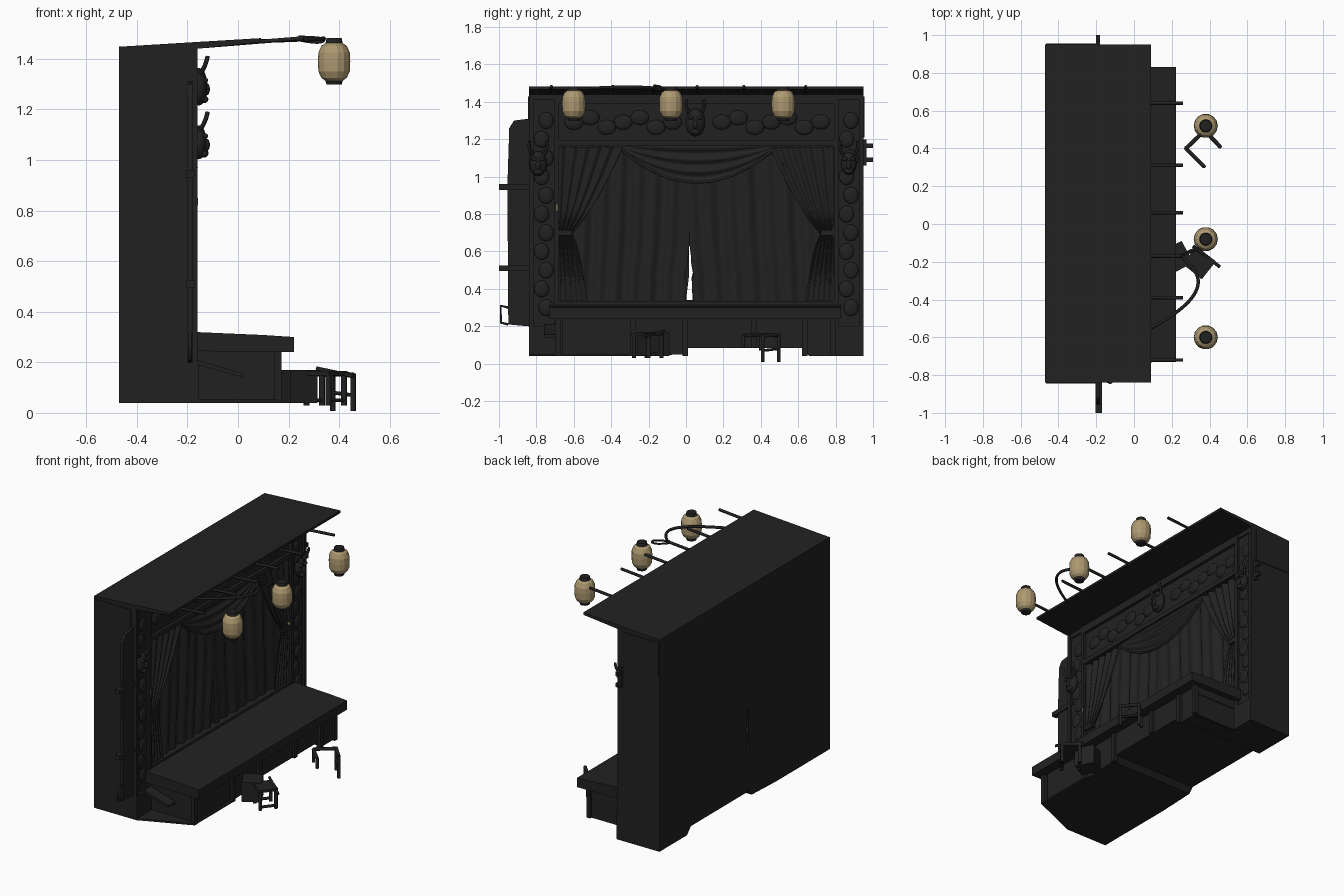
import bpy, bmesh, math
from mathutils import Vector, Matrix

if "Cube" in bpy.data.objects:
    bpy.data.objects.remove(bpy.data.objects["Cube"])

def mat(name, col):
    m = bpy.data.materials.new(name)
    m.diffuse_color = (*col, 1)
    m.use_nodes = True
    m.node_tree.nodes["Principled BSDF"].inputs["Base Color"].default_value = m.diffuse_color
    return m

DARK = mat("charcoal", (0.0155, 0.0155, 0.0155))
PAPER = mat("lantern paper", (0.42, 0.32, 0.165))

def finish(name, bm, m=DARK, smooth=False):
    me = bpy.data.meshes.new(name)
    bm.to_mesh(me)
    bm.free()
    me.materials.append(m)
    ob = bpy.data.objects.new(name, me)
    bpy.context.collection.objects.link(ob)
    if smooth:
        for p in me.polygons:
            p.use_smooth = True
    return ob

def box(name, lo, hi, m=DARK, rot=0):
    bm = bmesh.new()
    lo, hi = Vector(lo), Vector(hi)
    mtx = Matrix.Translation((lo + hi) / 2) @ Matrix.Rotation(rot, 4, 'Z') @ Matrix.Diagonal((*(hi - lo), 1))
    bmesh.ops.create_cube(bm, size=1, matrix=mtx)
    return finish(name, bm, m)

def prism(name, pts, axis, a, b):
    """Extrude a 2D outline along x (points are y,z), y (x,z) or z (x,y)."""
    put = {'x': lambda p, t: (t, *p), 'y': lambda p, t: (p[0], t, p[1]), 'z': lambda p, t: (*p, t)}[axis]
    bm = bmesh.new()
    f = bm.faces.new([bm.verts.new(put(p, a)) for p in pts])
    ext = bmesh.ops.extrude_face_region(bm, geom=[f])
    move = Vector(put((0, 0), b)) - Vector(put((0, 0), a))
    bmesh.ops.translate(bm, vec=move, verts=[v for v in ext['geom'] if isinstance(v, bmesh.types.BMVert)])
    bmesh.ops.recalc_face_normals(bm, faces=bm.faces)
    return finish(name, bm)

def tube(name, pts, r, spline='POLY', cyclic=False):
    cu = bpy.data.curves.new(name, 'CURVE')
    cu.dimensions = '3D'
    cu.bevel_depth, cu.bevel_resolution, cu.use_fill_caps = r, 1, True
    s = cu.splines.new(spline)
    s.points.add(len(pts) - 1)
    for p, co in zip(s.points, pts):
        p.co = (*co, 1)
    s.use_cyclic_u = cyclic
    if spline == 'NURBS':
        s.use_endpoint_u, s.order_u = True, 3
    cu.materials.append(DARK)
    ob = bpy.data.objects.new(name, cu)
    bpy.context.collection.objects.link(ob)
    return ob

def cloth(name, nu, nv, f):
    bm = bmesh.new()
    g = [[bm.verts.new(f(i / nu, j / nv)) for i in range(nu + 1)] for j in range(nv + 1)]
    for j in range(nv):
        for i in range(nu):
            bm.faces.new((g[j][i], g[j][i + 1], g[j + 1][i + 1], g[j + 1][i]))
    return finish(name, bm, smooth=True)

def ball(bm, c, s):
    bmesh.ops.create_uvsphere(bm, u_segments=12, v_segments=8, radius=1,
                              matrix=Matrix.Translation(c) @ Matrix.Diagonal((*s, 1)))

# main building with an uneven lower edge
under = [(-.84, .04), (-.28, .04), (-.02, .05), (.01, .085), (.62, .085), (.66, .04), (.95, .04)]
body = prism("building", [(.95, 1.44), (-.84, 1.44)] + under, 'x', -.47, -.225)
# ragged slit through the back wall, behind the curtain gap
cutter = prism("slit_cutter", [(.0, .34), (.035, .34), (.03, .46), (.04, .5), (.025, .63), (.015, .63), (.015, .46)], 'x', -.6, 0)
cutter.hide_render = True
cutter.hide_viewport = True
mod = body.modifiers.new("slit", 'BOOLEAN')
mod.object, mod.solver = cutter, 'EXACT'

# roof sheet and awning
prism("roof", [(-.47, 1.448), (-.16, 1.467), (.09, 1.482), (.09, 1.466), (-.16, 1.44), (-.47, 1.42)], 'y', -.84, .95)
for y in (-.72, -.39, -.17, .06, .31, .64):
    tube("awning_pole", [(-.2, y, 1.445), (.26, y, 1.482)], .009)
tube("curved_lantern_pole", [(.09, -.55, 1.47), (.22, -.48, 1.475), (.34, -.36, 1.48), (.34, -.25, 1.48), (.26, -.18, 1.475)], .009, 'NURBS')
tube("pole_loop", [(.24, -.17, 1.487), (.33, -.14, 1.485), (.345, -.12, 1.47), (.3, -.14, 1.462), (.24, -.17, 1.475)], .006, 'NURBS')

# front columns with raised carved strips
for y0, y1 in ((-.84, -.68), (.79, .95)):
    box("column", (-.24, y0, .04), (-.175, y1, 1.44))
    for e in (y0, y1 - .025):
        box("column_trim", (-.18, e, .04), (-.16, e + .025, 1.44))
    bm = bmesh.new()
    for k in range(11):
        ball(bm, (-.175, (y0 + y1) / 2 + .012 * (-1) ** k, .3 + .1 * k), (.012, .04, .045))
    finish("column_carving", bm, smooth=True)
    box("column_foot", (-.2, y0, .04), (-.155, y1, .2))

# lintel with borders and relief
box("lintel", (-.24, -.69, 1.18), (-.18, .8, 1.44))
for z0, z1 in ((1.165, 1.195), (1.39, 1.44)):
    box("lintel_border", (-.2, -.69, z0), (-.16, .8, z1))
bm = bmesh.new()
for k in range(16):
    y = -.6 + k * .088
    if abs(y - .05) > .09:
        ball(bm, (-.18, y, 1.29 + .03 * math.sin(k * 2.1)), (.013, .05, .04))
finish("lintel_relief", bm, smooth=True)
box("eave_band", (-.22, -.84, 1.41), (-.165, .95, 1.45))

# horned masks
def mask(y, z, s):
    bm = bmesh.new()
    ball(bm, (-.155, y, z), (.035 * s, .052 * s, .075 * s))
    ball(bm, (-.125, y, z - .01), (.014, .014, .025))
    ball(bm, (-.135, y, z - .05 * s), (.018, .026, .015))
    for e in (-1, 1):
        ball(bm, (-.13, y + e * .022, z + .025), (.012, .017, .01))
    finish("mask", bm, smooth=True)
    for e in (-1, 1):
        tube("mask_horn", [(-.15, y + e * .03, z + .05), (-.13, y + e * .055, z + .075), (-.12, y + e * .045, z + .12)], .009, 'NURBS')
mask(.05, 1.29, 1)
mask(-.79, 1.07, .9)
mask(.87, 1.07, .8)

# main curtains, parted at the bottom
def half(side):
    def f(u, v):
        z = .31 + .87 * v
        gap = .016 * max(0, min(1, (.64 - z) / .15)) * (1 + .3 * math.sin(z * 70))
        inner = .019 + side * gap
        outer = -.69 if side < 0 else .8
        return (-.203 + .01 * math.sin(u * 48 + v * 2) + .005 * math.sin(u * 23), inner + (outer - inner) * u, z)
    cloth("curtain", 70, 16, f)
half(-1)
half(1)

# side drapes gathered by ties
def drape(edge, s):
    def f(u, v):
        z = .32 + .84 * v
        if z > .7:
            w = .07 + .28 * ((z - .7) / .46) ** .75
        else:
            w = .07 + .09 * ((.7 - z) / .38) ** .6
        return (-.182 + .011 * math.sin(u * 34) * (.5 + v * .5), edge + s * w * u, z)
    cloth("side_drape", 40, 18, f)
    box("drape_tie", (-.195, min(edge, edge + s * .075), .685), (-.165, max(edge, edge + s * .075), .715))
drape(-.685, 1)
drape(.795, -1)

# swagged valance
def swag(u, v):
    sag = 1 - (2 * u - 1) ** 2
    return (-.178 + .012 * math.sin(v * 20) * sag, -.34 + .8 * u, 1.17 - v * (.03 + .17 * sag))
cloth("valance_swag", 30, 18, swag)
tube("swag_hem", [(p[0], p[1], p[2]) for p in (swag(k / 16, 1) for k in range(17))], .008)

# tan slivers on the inner column faces
box("tan_plate_right", (-.19, .784, .68), (-.165, .789, .73), PAPER)
box("tan_plate_left", (-.18, -.692, .82), (-.158, -.687, .85), PAPER)

# stage deck and skirt
prism("stage_deck", [(-.22, .322), (.1, .308), (.222, .3), (.222, .24), (-.22, .245)], 'y', -.73, .83)
box("stage_back_lip", (-.22, -.7, .3), (-.165, .8, .335))
skirt = [(-.66, .04), (-.28, .04), (-.02, .05), (.01, .085), (.62, .085), (.66, .04), (.77, .04), (.77, .25), (-.66, .25)]
prism("stage_skirt", skirt, 'x', -.23, .155)
for y in (-.7, -.3, -.02, .35, .62, .77):
    z0 = .085 if 0 < y < .62 else .04
    box("skirt_post", (.145, y, z0), (.172, y + .03, .25))
for y in (-.69, .77):
    box("end_rail", (-.17, y, .19), (.17, y + .02, .245))
    box("end_panel", (-.17, y + .005, .04), (.16, y + .015, .2))
prism("base_plate", [(-.2, -.84), (-.16, -.84), (.17, -.7), (.17, -.28), (-.2, -.28)], 'z', .04, .052)
prism("leaning_plank", [(-.16, .21), (.02, .155), (.02, .14), (-.16, .19)], 'y', -.76, -.69)

# hanging sign on the left end
prism("sign_board", [(-.84, .2), (-.95, .21), (-.955, .95), (-.945, 1.26), (-.92, 1.3), (-.84, 1.31)], 'x', -.2, -.18)
for z in (.51, .945):
    box("sign_bracket", (-.205, -1, z - .015), (-.17, -.8, z + .015))
tube("sign_hook", [(-.19, -.95, .21), (-.19, -.99, .22), (-.19, -.99, .31), (-.19, -.95, .3)], .008)
# small hooks on the right end
for z in (1.09, 1.165):
    box("end_hook", (-.2, .94, z - .012), (-.18, 1, z + .012))
box("end_hook_plate", (-.2, .95, 1.06), (-.18, .965, 1.2))
# thickened upper part of the end walls
for y in (-.845, .945):
    box("upper_wall_pad", (-.465, y, 1.21), (-.2, y + .01, 1.43))

# paper lanterns with dark caps, coloured by height
prof = [(0, 1.298), (.03, 1.298), (.034, 1.313), (.05, 1.325), (.062, 1.35), (.064, 1.39),
        (.062, 1.425), (.05, 1.452), (.034, 1.462), (.03, 1.482), (0, 1.482)]
for y in (-.6, -.08, .52):
    bm = bmesh.new()
    vs = [bm.verts.new((.38 + r, y, z)) for r, z in prof]
    es = [bm.edges.new(p) for p in zip(vs, vs[1:])]
    bmesh.ops.spin(bm, geom=vs + es, cent=(.38, y, 0), axis=(0, 0, 1), angle=math.tau, steps=14)
    bmesh.ops.remove_doubles(bm, verts=bm.verts, dist=1e-5)
    bmesh.ops.recalc_face_normals(bm, faces=bm.faces)
    for f in bm.faces:
        f.material_index = 0 if 1.312 < f.calc_center_median().z < 1.46 else 1
    finish("lantern", bm, PAPER).data.materials.append(DARK)

# broken stool frame on the right
A, B, C, D = (.275, .4), (.37, .305), (.455, .41), (.375, .495)
for p, q in ((A, B), (A, D), (D, C)):
    tube("stool_rail", [(*p, .155), (*q, .15)], .011)
for p, z in ((A, .07), (B, .09), (C, 0.008), (D, 0.008)):
    tube("stool_leg", [(*p, z), (*p, .155)], .011)
tube("stool_stretcher", [(*C, .07), (*D, .08)], .008)

# rotated chair stool on the left with tilted seat
ang = math.radians(-38)
def at(u, v, z):
    return (.345 + u * math.cos(ang) - v * math.sin(ang), -.205 + u * math.sin(ang) + v * math.cos(ang), z)
seat = box("seat", (.28, -.265, .148), (.41, -.145, .165), rot=ang)
for u in (-.055, .055):
    for v in (-.05, .05):
        tube("seat_leg", [at(u, v, .03), at(u, v, .155)], .012)
    tube("seat_rail", [at(u, -.055, .05), at(u, .055, .05)], .009)
tube("seat_rail", [at(-.08, .05, .175), at(.1, .05, .145)], .009)
box("crumpled_cloth", (.17, -.24, .04), (.29, -.11, .17), rot=.5)
